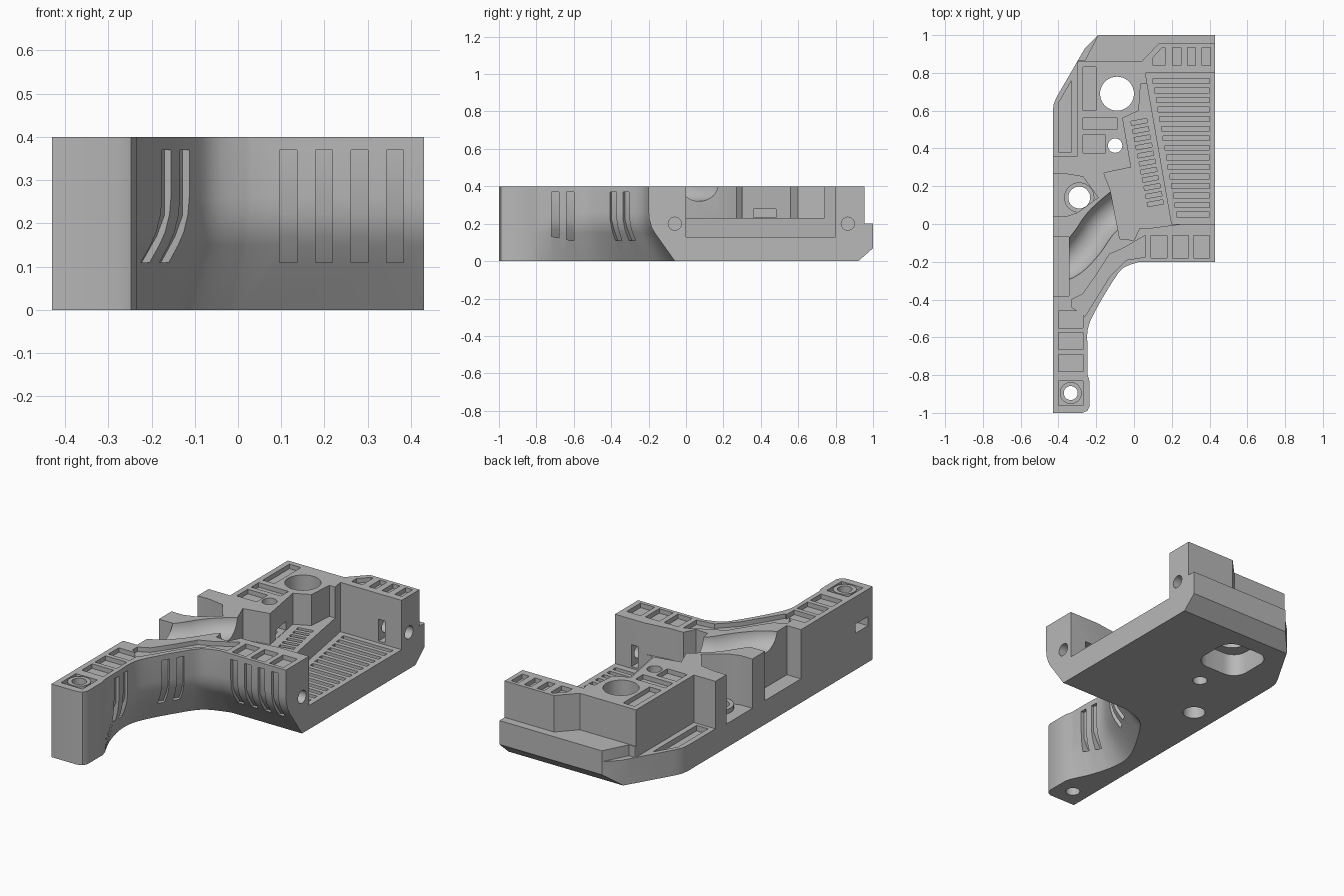
import bpy, bmesh, math
from mathutils import Vector, Matrix

if "Cube" in bpy.data.objects:
    bpy.data.objects.remove(bpy.data.objects["Cube"])

grey = bpy.data.materials.new("plain grey")
grey.use_nodes = True
colour = (0.48, 0.48, 0.48, 1)
grey.diffuse_color = colour
grey.node_tree.nodes["Principled BSDF"].inputs["Base Color"].default_value = colour


# ---- helpers: every solid is a list of matching rings ----
def make(name, rings, closed=False):
    bm = bmesh.new()
    rows = [[bm.verts.new(p) for p in ring] for ring in rings]
    n = len(rows[0])
    for lo, hi in zip(rows, rows[1:] + (rows[:1] if closed else [])):
        for i in range(n):
            j = (i + 1) % n
            bm.faces.new((lo[i], lo[j], hi[j], hi[i]))
    if not closed:
        bm.faces.new(rows[0][::-1])
        bm.faces.new(rows[-1])
    bm.normal_update()
    if bm.calc_volume(signed=True) < 0:
        bmesh.ops.reverse_faces(bm, faces=bm.faces[:])
    mesh = bpy.data.meshes.new(name)
    bm.to_mesh(mesh)
    bm.free()
    obj = bpy.data.objects.new(name, mesh)
    bpy.context.collection.objects.link(obj)
    mesh.materials.append(grey)
    return obj


def volume(mesh):
    bm = bmesh.new()
    bm.from_mesh(mesh)
    bm.normal_update()
    v = bm.calc_volume(signed=True)
    bm.free()
    return v


def cut(solids):
    # subtract each solid, keeping only a result that really removed a plausible amount
    for rings in solids:
        cutter = make("cutter", rings)
        cutter.hide_render = True
        before = volume(body.data)
        mod = body.modifiers.new("cut", 'BOOLEAN')
        mod.operation, mod.object = 'DIFFERENCE', cutter
        for solver in ('EXACT', 'MANIFOLD', 'FLOAT'):
            mod.solver = solver
            graph = bpy.context.evaluated_depsgraph_get()
            graph.update()
            result = bpy.data.meshes.new_from_object(body.evaluated_get(graph))
            if before * 0.5 < volume(result) < before - 1e-6:
                body.data = result
                break
        body.modifiers.clear()
        bpy.data.objects.remove(cutter)


def prism(points, z0, z1=0.6):
    return [[(x, y, z) for x, y in points] for z in (z0, z1)]


def along_x(points, x0, x1):
    return [[(x, y, z) for y, z in points] for x in (x0, x1)]


def rect(x0, x1, y0, y1):
    return [(x0, y0), (x1, y0), (x1, y1), (x0, y1)]


def circle(cx, cy, r, n=32):
    return [(cx + r * math.cos(math.tau * i / n), cy + r * math.sin(math.tau * i / n)) for i in range(n)]


def turned(cx, cy, w, h, angle):
    rot = Matrix.Rotation(angle, 2)
    return [tuple(rot @ Vector(p) + Vector((cx, cy))) for p in rect(-w / 2, w / 2, -h / 2, h / 2)]


def spline(points, steps):
    pts = [Vector(p) for p in points]
    pts = [pts[0]] + pts + [pts[-1]]
    out = []
    for a, b, c, d in zip(pts, pts[1:], pts[2:], pts[3:]):
        for i in range(steps):
            t = i / steps
            out.append(0.5 * (2 * b + (c - a) * t + (2 * a - 5 * b + 4 * c - d) * t * t
                              + (3 * b - a - 3 * c + d) * t ** 3))
    return out + [pts[-1]]


# ---- body: concave front edge as (top x, top y, bottom x, bottom y) ----
front = spline([(-.245, -.8, -.245, -.8), (-.245, -.68, -.3, -.68), (-.245, -.56, -.335, -.53),
                (-.205, -.46, -.315, -.4), (-.11, -.3, -.215, -.22), (-.055, -.232, -.13, -.11),
                (.03, -.2, .0, -.06)], 5)
foot = [(-.43, -1), (-.275, -1), (-.248, -.99), (-.235, -.965), (-.235, -.835)]
back = [(.43, 1), (-.19, 1), (-.26, .93), (-.405, .68), (-.424, .64), (-.43, .6)]


def outline(t):
    edge = [tuple(Vector(p[:2]).lerp(Vector(p[2:]), t)) for p in front]
    return foot + edge + [(.43, -.2 + .14 * t)] + back


levels = [(0, 1), (.15, .24), (.18, .12), (.22, .03), (.26, 0), (.4, 0)]
body = make("body", [[(x, y, z) for x, y in outline(t)] for z, t in levels])

# back: lower chamfer, upper ledge, side ledge
cut([along_x([(.92, -.001), (.92, -.1), (1.1, -.1), (1.1, .07), (1.001, .07)], -.6, .6),
     prism([(-.3, .86), (.04, .86), (.13, .955), (.5, .955), (.5, 1.1), (-.3, 1.1)], .2),
     prism([(-.5, .36), (-.3, .36), (-.3, .865), (-.26, .865), (-.185, 1.01), (-.185, 1.1), (-.5, 1.1)], .14)])

# main bay, raised strip and middle recess
cut([prism([(.2, 0), (.5, 0), (.5, .8), (.06, .8)], .13),
     prism([(.25, .0), (.15, .74), (.035, .74), (.025, .6), (-.06, .56), (-.015, .3), (-.16, .27),
            (-.125, .18), (-.075, -.08), (0, -.085), (.03, -.02), (.1, -.02)], .23)])

# side recess around the mounting hole, and outer notch
cut([prism([(-.5, .04), (-.36, .04), (-.3, .06), (-.19, .14), (-.27, .25), (-.36, .265), (-.5, .265)], .13),
     prism(rect(-.5, -.345, -.38, -.07), .131)])

# curved round-bottomed trough
path = spline([(-.42, -.23), (-.33, -.185), (-.25, -.1), (-.18, 0), (-.1, .075), (-.03, .13)], 4)
rings = []
for i, p in enumerate(path):
    d = (path[min(i + 1, len(path) - 1)] - path[max(i - 1, 0)]).normalized()
    rings.append([(p.x - d.y * u, p.y + d.x * u, z) for u, z in circle(0, .41, .09)])
cut([rings])

# through holes and the underside pocket
cut([prism(circle(-.09, .69, .09), -.1), prism(circle(-.1, .415, .038), -.1),
     prism(circle(-.29, .14, .058), -.1), prism(circle(-.335, -.895, .037), -.1)])
pocket = []
for sx, sy, start in ((1, 1, 0), (-1, 1, 90), (-1, -1, 180), (1, -1, 270)):
    for k in range(7):
        a = math.radians(start + 15 * k)
        pocket.append((-.09 + sx * .06 + .08 * math.cos(a), .69 + sy * .06 + .08 * math.sin(a)))
cut([prism(pocket, -.1, .125)])

# cross bolt holes, nut slots, wall window and foot slot
cut([along_x(circle(y, .2, .035, 24), .2, .6) for y in (-.06, .865)])
cut([prism(rect(.29, .33, -.1, .02), .14, .26), prism(rect(.29, .33, .78, .905), .14, .26),
     prism(rect(-.16, .03, .36, .48), .232, .28), prism(rect(-.5, -.3, -.96, -.85), .2, .25)])

# vent slots in the bay floor and raised strip
slots = []
for i in range(15):
    y = .05 + i * .0505
    slots.append(prism(rect(.235 - .178 * y, .4, y - .013, y + .013), .1, .16))
for i in range(11):
    y = .11 + i * .043
    slots.append(prism(turned(.115 - .2 * (y - .1), y, .085, .022, .178), .2, .26))
cut(slots)

# shallow panels in the top faces
panels = [rect(-.4, -.27, y, y + .09) for y in (-.55, -.665, -.78)]
panels += [rect(x, x + .085, -.18, -.06) for x in (.09, .203, .316)]
panels += [rect(x, x + .043, .84, .935) for x in (.205, .283, .361)]
panels += [[(.1, .84), (.165, .84), (.165, .935), (.15, .935), (.1, .88)],
           rect(-.27, -.09, .5, .565), rect(-.27, -.15, .375, .47),
           [(-.27, .6), (-.2, .6), (-.2, .83), (-.27, .83)],
           [(-.33, -.4), (-.27, -.37), (-.2, -.27), (-.13, -.16), (-.06, -.13), (.06, -.06),
            (.06, -.175), (-.04, -.19), (-.13, -.28), (-.26, -.49), (-.33, -.44)]]
cut([prism(p, .375) for p in panels]
    + [prism(rect(-.4, -.27, -.96, -.83), .38),
       prism([(-.4, .38), (-.33, .38), (-.33, .76), (-.4, .64)], .11, .2)])

# vertical grip grooves following the front surface
groove = [(-.06, .37), (.018, .37), (.018, .22), (.04, .17), (.08, .11), (.035, .11), (-.06, .2)]
places = [(x, -.2, 0) for x in (.116, .199, .281, .363)]
places += [(-.165, -.39, 58), (-.125, -.32, 54), (-.245, -.7, 90), (-.245, -.62, 90)]
for x, y, deg in places:
    m = Matrix.Translation((x, y, 0)) @ Matrix.Rotation(math.radians(deg), 4, 'Z')
    cut([[[tuple(m @ Vector((u, v, z))) for v, z in groove] for u in (-.02, .02)]])


# ---- raised collars around the two mounting holes ----
def collar(name, cx, cy, inner, outer, z0, z1):
    section = [(outer, z0), (outer, z1), (inner, z1), (inner, z0)]
    return make(name, [[(x, y, z) for x, y in circle(cx, cy, r)] for r, z in section], closed=True)


parts = [body, collar("side_collar", -.29, .14, .058, .08, .125, .155),
         collar("foot_collar", -.335, -.895, .037, .058, .375, .4)]
for obj in parts:
    bpy.ops.object.select_all(action='DESELECT')
    obj.select_set(True)
    bpy.context.view_layer.objects.active = obj
    bpy.ops.object.shade_smooth_by_angle(angle=math.radians(30))
